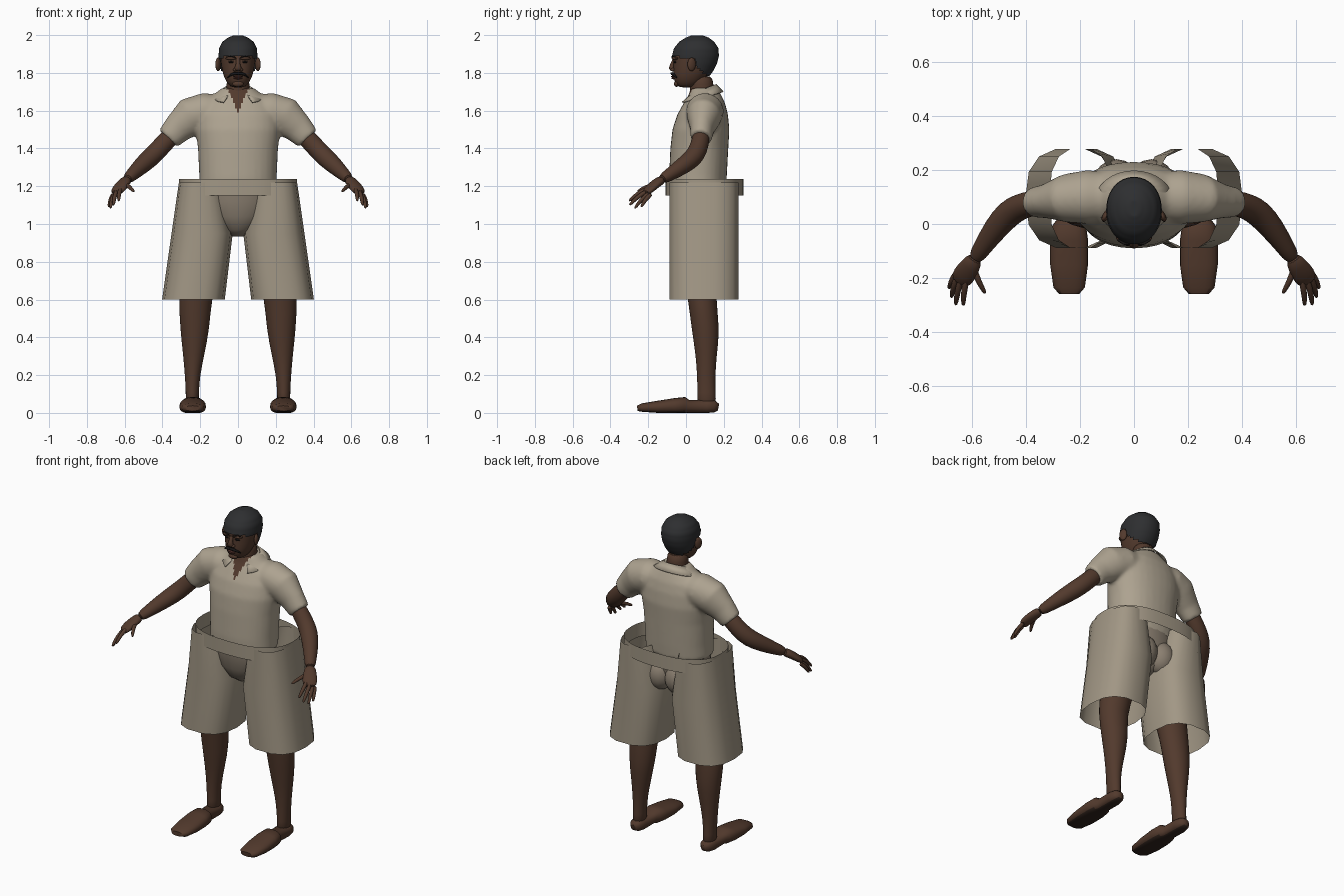
import bpy, bmesh, math
from mathutils import Vector, Matrix

if "Cube" in bpy.data.objects:
    bpy.data.objects.remove(bpy.data.objects["Cube"])


def material(name, rgb):
    m = bpy.data.materials.new(name)
    m.use_nodes = True
    m.diffuse_color = (*rgb, 1)
    node = next(n for n in m.node_tree.nodes if n.type == 'BSDF_PRINCIPLED')
    node.inputs["Base Color"].default_value = (*rgb, 1)
    node.inputs["Roughness"].default_value = 0.8
    return m


SKIN = material("brown skin", (0.085, 0.042, 0.026))
SHIRT = material("beige shirt", (0.42, 0.365, 0.28))
SHORTS = material("tan shorts", (0.36, 0.31, 0.235))
TRUNKS = material("taupe trunks", (0.26, 0.215, 0.165))
HAIR = material("charcoal hair", (0.027, 0.028, 0.030))
BLACK = material("black moustache", (0.008, 0.007, 0.007))
LIPS = material("dark lips", (0.10, 0.036, 0.028))
SOLE = material("dark sole", (0.03, 0.017, 0.012))


def loft(bm, rings, sides=16, power=2.0, along=False, cap=True, pleat=0.0):
    """Skin rings of (x, y, z, ra, rb); level rings, or square to the path if along."""
    pts = [Vector(r[:3]) for r in rings]
    loops = []
    for i, r in enumerate(rings):
        u, v = Vector((1, 0, 0)), Vector((0, 1, 0))
        if along:
            t = pts[min(i + 1, len(pts) - 1)] - pts[max(i - 1, 0)]
            t.normalize()
            u = t.cross(Vector((0, 0, 1))).normalized()
            v = u.cross(t)
        loop = []
        for k in range(sides):
            a = 2 * math.pi * k / sides
            c, s = math.cos(a), math.sin(a)
            w = 1 - pleat * (k % 2)
            p = pts[i] + u * math.copysign(abs(c) ** (2 / power), c) * r[3] * w
            loop.append(bm.verts.new(p + v * math.copysign(abs(s) ** (2 / power), s) * r[-1] * w))
        loops.append(loop)
    for a, b in zip(loops, loops[1:]):
        for k in range(sides):
            j = (k + 1) % sides
            bm.faces.new((a[k], a[j], b[j], b[k]))
    if cap:
        bm.faces.new(loops[0])
        bm.faces.new(loops[-1])


def ball(bm, centre, size, tilt=0.0):
    mat = Matrix.Translation(centre) @ Matrix.Rotation(tilt, 4, 'Z') @ Matrix.Diagonal((*size, 1))
    bmesh.ops.create_uvsphere(bm, u_segments=16, v_segments=10, radius=1, matrix=mat)


def finish(bm, name, *mats, mirror=False, subdivide=0, angle=60):
    bmesh.ops.recalc_face_normals(bm, faces=bm.faces)
    me = bpy.data.meshes.new(name)
    bm.to_mesh(me)
    bm.free()
    for m in mats:
        me.materials.append(m)
    me.shade_smooth()
    me.set_sharp_from_angle(angle=math.radians(angle))
    ob = bpy.data.objects.new(name, me)
    bpy.context.scene.collection.objects.link(ob)
    if subdivide:
        sub = ob.modifiers.new("Subdivide", 'SUBSURF')
        sub.levels = sub.render_levels = subdivide
    if mirror:
        ob.modifiers.new("Mirror", 'MIRROR').use_mirror_merge = False
    return ob


def body(rows):
    """Rows of (z, front y, back y, half width) as level rings."""
    return [(0, (f + b) / 2, z, w, (b - f) / 2) for z, f, b, w in rows]


# Shirt: torso and sleeves fused into one surface
bm = bmesh.new()
loft(bm, body([(1.17, -.088, .21, .205), (1.25, -.09, .216, .205), (1.4, -.083, .224, .212),
               (1.5, -.072, .23, .225), (1.58, -.046, .222, .22), (1.64, -.012, .207, .19),
               (1.685, .015, .185, .13), (1.72, .025, .165, .085)]), 32, 2.2)
for s in (1, -1):
    loft(bm, [(s * .08, .1, 1.60, .09, .085), (s * .17, .1, 1.595, .10, .10),
              (s * .25, .095, 1.568, .09, .104), (s * .32, .085, 1.505, .064, .08),
              (s * .37, .08, 1.452, .056, .066)], 24, along=True)
shirt = finish(bm, "shirt", SHIRT, SKIN)
mod = shirt.modifiers.new("Fuse", 'REMESH')
mod.mode, mod.voxel_size = 'VOXEL', 0.011
mod = shirt.modifiers.new("Soften", 'SMOOTH')
mod.factor, mod.iterations = 0.5, 6
fused = bpy.data.meshes.new_from_object(shirt.evaluated_get(bpy.context.evaluated_depsgraph_get()))
shirt.modifiers.clear()
shirt.data = fused
fused.shade_smooth()
for p in fused.polygons:      # open neckline
    c = p.center
    p.material_index = int(c.y < .06 and abs(c.x) < (c.z - 1.59) * .45)

# Collar folded around the neck, open at the front
bm = bmesh.new()
rows = []
for i in range(25):
    a = math.radians(-147 + 294 * i / 24)
    s, c = math.sin(a), math.cos(a)
    top = bm.verts.new((.078 * s, .09 + .07 * c, 1.715 + .025 * c))
    low = bm.verts.new((.142 * s, .09 + (.108 if c > 0 else .132) * c, 1.672 + .03 * c))
    rows.append((top, low))
for a, b in zip(rows, rows[1:]):
    bm.faces.new((a[0], b[0], b[1], a[1]))
collar = finish(bm, "collar", SHIRT)
collar.modifiers.new("Thickness", 'SOLIDIFY').thickness = 0.007

# Trunks under the loose shorts
bm = bmesh.new()
loft(bm, body([(.935, .02, .12, .03), (.97, -.03, .17, .09), (1.04, -.06, .2, .17),
               (1.12, -.075, .21, .195), (1.2, -.08, .21, .2)]), 24)
for s in (1, -1):
    ball(bm, (s * .065, .155, 1.04), (.085, .085, .1))
finish(bm, "trunks", TRUNKS)

# Shorts: two open pleated legs and a waistband
bm = bmesh.new()
loft(bm, [(.198, .095, 1.22, .115, .187), (.19, .095, .95, .162, .187), (.236, .095, .6, .166, .187)],
     28, 2.6, cap=False, pleat=.025)
finish(bm, "shorts_legs", SHORTS, mirror=True)
bm = bmesh.new()
loft(bm, [(0, .098, 1.15, .312, .207), (0, .098, 1.237, .312, .207)], 36, 2.5, cap=False)
finish(bm, "waistband", SHORTS)

# Bare legs
bm = bmesh.new()
loft(bm, [(.11, .08, 1.05, .09, .1), (.14, .08, .9, .1, .105), (.195, .08, .75, .1, .095),
          (.228, .083, .6, .088, .074), (.228, .105, .45, .08, .077), (.235, .107, .3, .056, .056),
          (.241, .107, .2, .041, .049), (.242, .108, .1, .034, .048), (.242, .11, .04, .038, .055)])
finish(bm, "legs", SKIN, mirror=True, subdivide=1)

# Flat slipper-like feet with dark soles
bm = bmesh.new()
loft(bm, [(.24, -.258, .03, .038, .014), (.24, -.235, .032, .058, .024), (.24, -.15, .036, .07, .034),
          (.24, -.06, .042, .07, .042), (.24, -.005, .046, .062, .044), (.241, .015, .04, .046, .034),
          (.242, .11, .04, .046, .036), (.242, .15, .04, .038, .032), (.242, .172, .036, .018, .018)],
     20, 2.4, along=True)
for v in bm.verts:
    v.co.z = max(v.co.z, .006 if v.co.y > -.2 else .012) - .006
bmesh.ops.recalc_face_normals(bm, faces=bm.faces)
for f in bm.faces:
    f.material_index = int(f.normal.z < -.8)
finish(bm, "feet", SKIN, SOLE, mirror=True)

# Arms
bm = bmesh.new()
loft(bm, [(.32, .085, 1.50, .045, .05), (.375, .078, 1.445, .047, .05), (.42, .065, 1.395, .05, .052),
          (.465, .04, 1.35, .053, .052), (.515, -.02, 1.305, .046, .046), (.56, -.085, 1.262, .035, .035),
          (.592, -.135, 1.232, .03, .027)], along=True)
finish(bm, "arms", SKIN, mirror=True, subdivide=1)

# Hands: palm, four fingers and a thumb
bm = bmesh.new()
loft(bm, [(.585, -.122, 1.238, .03, .026), (.605, -.155, 1.218, .038, .024), (.63, -.19, 1.188, .045, .022),
          (.648, -.22, 1.16, .036, .015)], 14, along=True)
fingers = [((.62, -.2, 1.19), (.632, -.302, 1.122)), ((.64, -.2, 1.178), (.66, -.3, 1.1)),
           ((.652, -.19, 1.168), (.676, -.272, 1.083)), ((.658, -.18, 1.162), (.685, -.238, 1.09)),
           ((.598, -.15, 1.212), (.55, -.258, 1.172))]
for base, tip in fingers:
    a, b = Vector(base), Vector(tip)
    bend = a.lerp(b, .55) + Vector((.004, -.004, .007))
    loft(bm, [(*a, .014, .014), (*bend, .012, .012), (*a.lerp(b, .92), .009, .009), (*b, .004, .004)],
         8, along=True)
finish(bm, "hands", SKIN, mirror=True, subdivide=1)

# Head and neck
skull = [(1.722, -.03, .03, .028), (1.735, -.052, .07, .05), (1.77, -.066, .1, .072),
         (1.81, -.067, .13, .084), (1.85, -.066, .15, .09), (1.89, -.068, .16, .093),
         (1.93, -.058, .158, .09), (1.965, -.03, .135, .072), (1.988, .015, .1, .04)]
bm = bmesh.new()
loft(bm, body(skull), 28, 2.2)
loft(bm, body([(1.62, .02, .15, .075), (1.69, .022, .15, .064), (1.74, .02, .145, .06),
               (1.79, .02, .14, .06)]), 24)
finish(bm, "head", SKIN, subdivide=1)

# Short hair: a shell over the skull, trimmed along the hairline
bm = bmesh.new()
loft(bm, body([(z, f - .006, b + .014, w + .01) for z, f, b, w in skull[2:-1]]
              + [(1.987, .0, .12, .052), (1.999, .03, .085, .022)]), 48, 2.1)
bmesh.ops.triangulate(bm, faces=[f for f in bm.faces if len(f.verts) > 4])
bmesh.ops.subdivide_edges(bm, edges=bm.edges, cuts=2, use_grid_fill=True)


def below_hairline(p):
    if p.y < -.035:
        return p.z < 1.895
    if p.y < .05:
        return p.z < 1.875
    return p.z < 1.835 - (p.y - .05) * .8


bmesh.ops.delete(bm, geom=[f for f in bm.faces if below_hairline(f.calc_center_median())], context='FACES')
finish(bm, "hair", HAIR)

# Nose, brow ridge, cheeks and ears
bm = bmesh.new()
loft(bm, [(0, -.062, 1.875, .01, .008), (0, -.072, 1.845, .012, .012), (0, -.076, 1.825, .019, .015),
          (0, -.07, 1.81, .018, .01)], 12)
ball(bm, (0, -.05, 1.742), (.03, .014, .016))
for s in (1, -1):
    ball(bm, (s * .016, -.07, 1.817), (.011, .012, .009))
    ball(bm, (s * .038, -.058, 1.877), (.03, .016, .009), s * .35)
    ball(bm, (s * .105, .03, 1.845), (.012, .024, .036), s * .45)
finish(bm, "nose_brow_and_ears", SKIN)

# Eyes and eyebrows
bm = bmesh.new()
ball(bm, (.037, -.059, 1.857), (.015, .007, .005), .3)
loft(bm, [(.014, -.073, 1.882, .004, .003), (.038, -.072, 1.888, .005, .003), (.06, -.058, 1.884, .003, .002)],
     8, along=True)
finish(bm, "eyes_and_eyebrows", BLACK, mirror=True)

# Moustache and mouth
bm = bmesh.new()
loft(bm, [(0, -.073, 1.797, .01, .007), (.022, -.072, 1.796, .01, .008), (.04, -.063, 1.788, .008, .006),
          (.055, -.05, 1.776, .004, .003)], 8, along=True)
finish(bm, "moustache", BLACK, mirror=True)
bm = bmesh.new()
ball(bm, (0, -.066, 1.781), (.026, .013, .005))
ball(bm, (0, -.065, 1.772), (.023, .013, .006))
finish(bm, "lips", LIPS)
